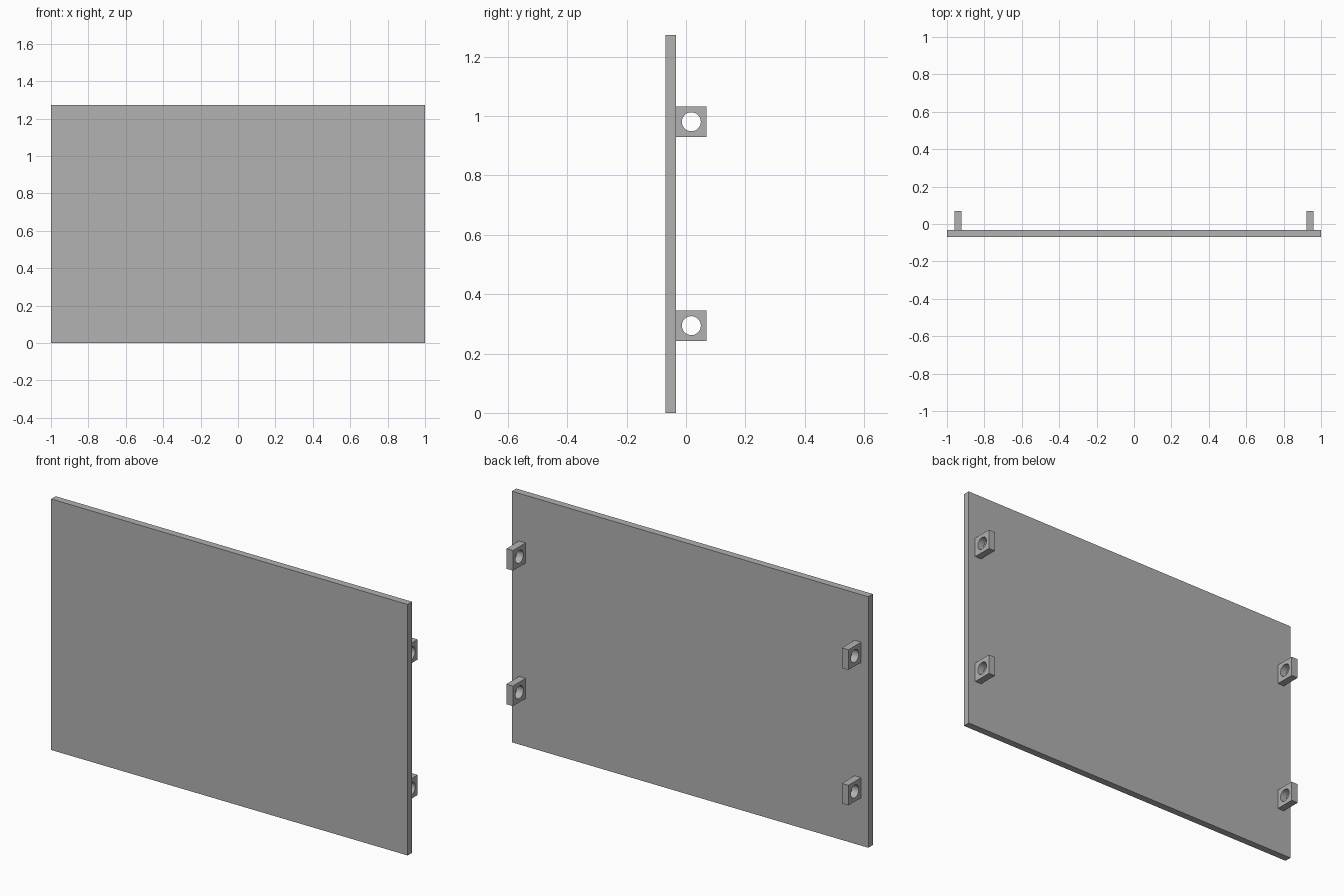
import bpy
import bmesh
from math import cos, sin, tau

cube = bpy.data.objects.get("Cube")
if cube:
    bpy.data.objects.remove(cube, do_unlink=True)

grey = bpy.data.materials.new("plain_grey")
grey.use_nodes = True
COLOUR = (0.445, 0.445, 0.445, 1)
grey.diffuse_color = COLOUR
grey.node_tree.nodes["Principled BSDF"].inputs["Base Color"].default_value = COLOUR

HEIGHT = 1.273
FRONT, PANEL_BACK, LUG_BACK = -0.069, -0.033, 0.069
LUG_X, LUG_THICK = 0.941, 0.037
LUG_HEIGHTS = {"lower": 0.294, "upper": 0.981}
HOLE_RADIUS, SIDES = 0.032, 32


def add_object(name, bm):
    bmesh.ops.recalc_face_normals(bm, faces=bm.faces)
    mesh = bpy.data.meshes.new(name)
    bm.to_mesh(mesh)
    bm.free()
    mesh.materials.append(grey)
    obj = bpy.data.objects.new(name, mesh)
    bpy.context.collection.objects.link(obj)
    return obj


# Flat upright panel
bm = bmesh.new()
bmesh.ops.create_cube(bm, size=1)
bmesh.ops.scale(bm, vec=(2, PANEL_BACK - FRONT, HEIGHT), verts=bm.verts)
bmesh.ops.translate(bm, vec=(0, (FRONT + PANEL_BACK) / 2, HEIGHT / 2), verts=bm.verts)
add_object("panel", bm)


def add_lug(name, x, z):
    """Square block with a round hole running along x."""
    half = (LUG_BACK - PANEL_BACK) / 2
    bm = bmesh.new()
    inner, outer = [], []
    for i in range(SIDES):
        c, s = cos(tau * i / SIDES), sin(tau * i / SIDES)
        reach = half / max(abs(c), abs(s))
        inner.append(bm.verts.new((0, HOLE_RADIUS * c, HOLE_RADIUS * s)))
        outer.append(bm.verts.new((0, reach * c, reach * s)))
    for i in range(SIDES):
        j = (i + 1) % SIDES
        bm.faces.new((inner[i], outer[i], outer[j], inner[j]))
    ring = bmesh.ops.extrude_face_region(bm, geom=bm.faces[:], use_keep_orig=True)
    moved = [v for v in ring["geom"] if isinstance(v, bmesh.types.BMVert)]
    bmesh.ops.translate(bm, vec=(LUG_THICK, 0, 0), verts=moved)
    bmesh.ops.translate(bm, vec=(x - LUG_THICK / 2, PANEL_BACK + half, z), verts=bm.verts)
    return add_object(name, bm)


# Four mounting lugs on the back
lugs = [add_lug(f"{level}_{side}_lug", sign * LUG_X, z)
        for side, sign in (("left", 1), ("right", -1))
        for level, z in LUG_HEIGHTS.items()]

# Smooth hole walls, sharp block edges
bpy.ops.object.select_all(action="DESELECT")
for lug in lugs:
    lug.select_set(True)
bpy.context.view_layer.objects.active = lugs[0]
bpy.ops.object.shade_smooth_by_angle()
